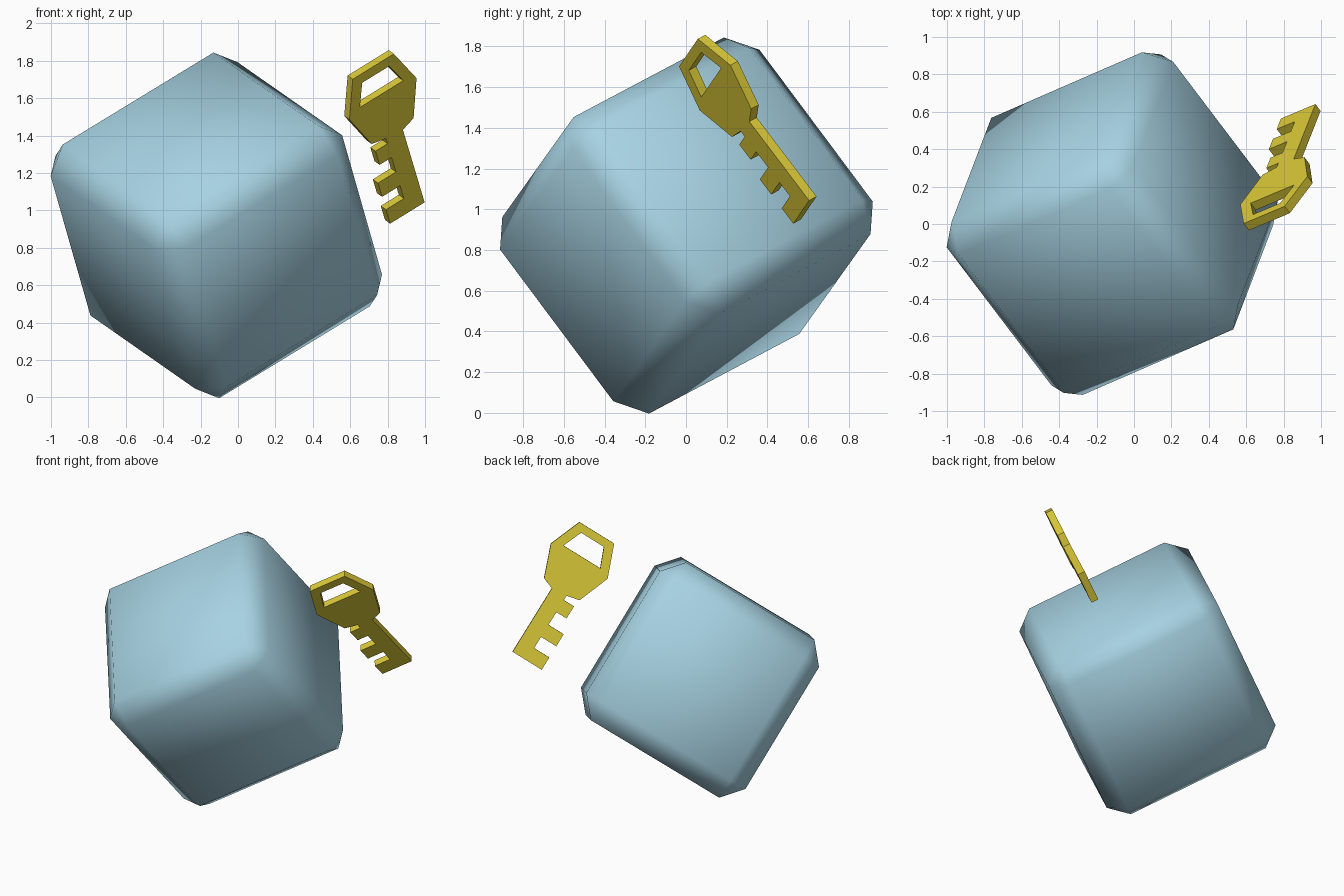
import bpy, bmesh
from math import copysign
from mathutils import Matrix, Vector

if "Cube" in bpy.data.objects:
    bpy.data.objects.remove(bpy.data.objects["Cube"])


def material(name, rgb):
    mat = bpy.data.materials.new(name)
    mat.use_nodes = True
    color = (*rgb, 1)
    mat.diffuse_color = color
    mat.node_tree.nodes["Principled BSDF"].inputs["Base Color"].default_value = color
    return mat


pale_blue = material("pale blue", (0.385, 0.645, 0.765))
gold = material("gold", (0.69, 0.57, 0.038))


# Tilted placement: local x runs across, local z along the normal
def frame(across, normal, origin):
    x = Vector(across).normalized()
    z = Vector(normal)
    z = (z - x * z.dot(x)).normalized()
    rot = Matrix((x, z.cross(x), z)).transposed().to_4x4()
    return Matrix.Translation(origin) @ rot


# Bevelled block, softly shaded all over
OUTER = (0.624, 0.618, 0.63)
INNER = (0.503, 0.477, 0.503)
bm = bmesh.new()
bmesh.ops.create_cube(bm, size=2)
bmesh.ops.bevel(bm, geom=bm.edges[:], offset=0.2, segments=1,
                profile=0.5, affect='EDGES')
for vert in bm.verts:
    vert.co = [copysign(outer if abs(c) > 0.9 else inner, c)
               for c, outer, inner in zip(vert.co, OUTER, INNER)]
for face in bm.faces:
    face.smooth = True
mesh = bpy.data.meshes.new("block")
bm.to_mesh(mesh)
bm.free()
mesh.materials.append(pale_blue)
block = bpy.data.objects.new("block", mesh)
block.matrix_world = frame((0.80, 0.348, 0.488), (0.563, -0.731, -0.385),
                           (-0.116, 0.002, 0.92))
bpy.context.collection.objects.link(block)

# Key outline: shaft with three teeth, then the six-sided bow
MID, TOOTH, SHAFT, THICK = -0.06, -0.23, -0.11, 0.05
outline = [(0, 0), (0, 0.5), (0.08, 0.53), (0.164, 0.752), (0.077, 0.975),
           (-0.197, 0.975), (-0.284, 0.752), (-0.2, 0.53), (SHAFT, 0.51)]
for low, high, reach in ((0.38, 0.475, -0.19), (0.185, 0.28, TOOTH), (0, 0.097, TOOTH)):
    outline += [(SHAFT, high), (reach, high), (reach, low)]
    if low:
        outline.append((SHAFT, low))
hole = [(MID - 0.145, 0.785), (MID + 0.145, 0.785),
        (MID + 0.09, 0.92), (MID - 0.09, 0.92)]

curve = bpy.data.curves.new("key", 'CURVE')
curve.dimensions = '2D'
curve.fill_mode = 'BOTH'
curve.extrude = THICK / 2
for loop in (outline, hole):
    spline = curve.splines.new('POLY')
    spline.points.add(len(loop) - 1)
    for point, (a, b) in zip(spline.points, loop):
        point.co = (a, b, 0, 1)
    spline.use_cyclic_u = True

# Turn the filled outline into a flat-shaded mesh plate
helper = bpy.data.objects.new("key_outline", curve)
bpy.context.collection.objects.link(helper)
bpy.context.view_layer.update()
plate = bpy.data.meshes.new_from_object(
    helper.evaluated_get(bpy.context.evaluated_depsgraph_get()))
bpy.data.objects.remove(helper)
bm = bmesh.new()
bm.from_mesh(plate)
bmesh.ops.remove_doubles(bm, verts=bm.verts[:], dist=0.0005)
bmesh.ops.recalc_face_normals(bm, faces=bm.faces[:])
for face in bm.faces:
    face.smooth = False
    face.material_index = 0
bm.to_mesh(plate)
bm.free()
plate.materials.clear()
plate.materials.append(gold)
key = bpy.data.objects.new("key", plate)
key.matrix_world = frame((0.80, 0.336, 0.494), (0.563, -0.731, -0.385),
                         (0.984, 0.623, 1.053))
bpy.context.collection.objects.link(key)
